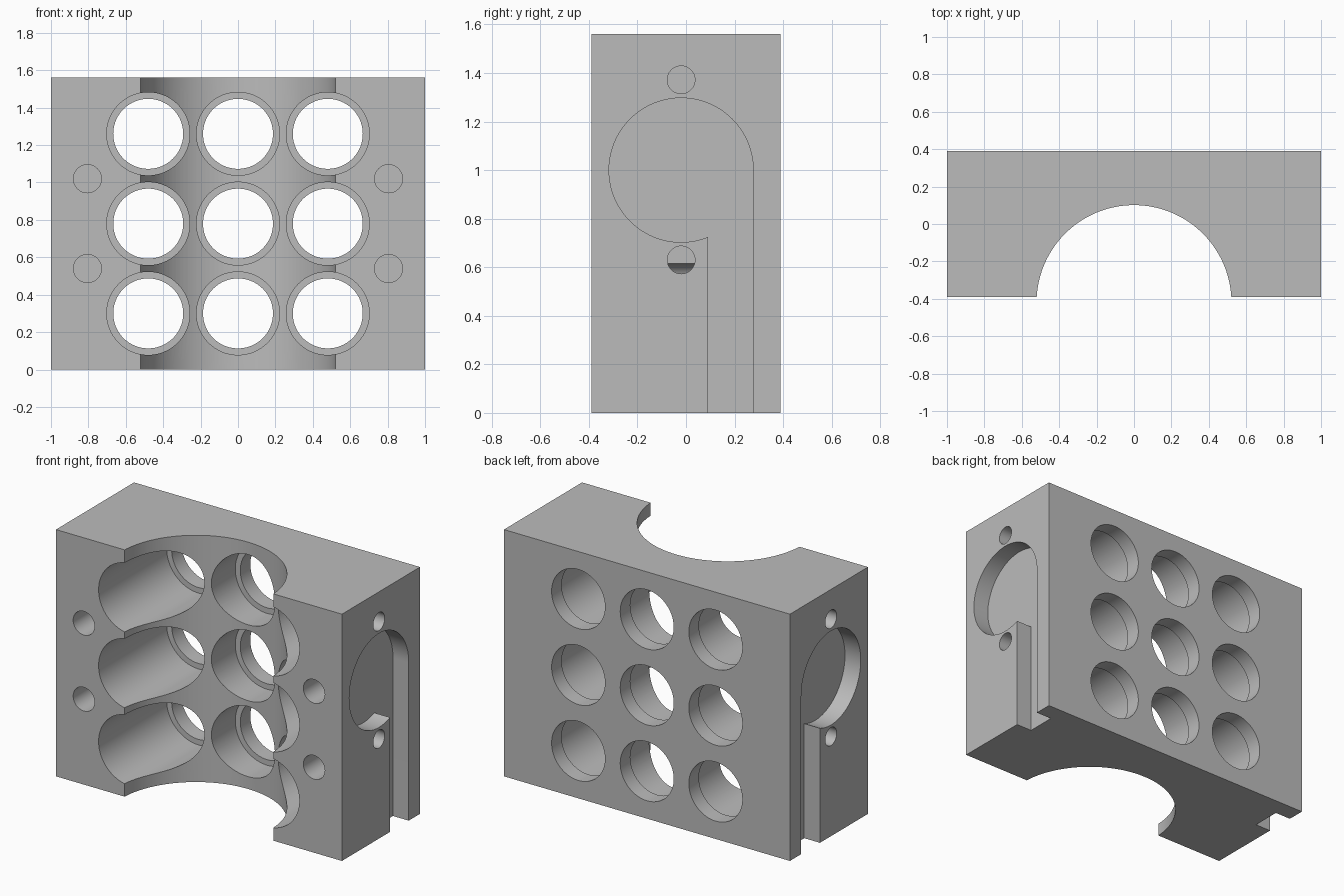
import bpy, bmesh, math
from mathutils import Matrix, Vector

if "Cube" in bpy.data.objects:
    bpy.data.objects.remove(bpy.data.objects["Cube"], do_unlink=True)

HALF_W, HALF_D, HEIGHT = 1.0, 0.39, 1.56
SEGMENTS = 96


def add_object(name, bm):
    bmesh.ops.recalc_face_normals(bm, faces=bm.faces[:])
    mesh = bpy.data.meshes.new(name)
    bm.to_mesh(mesh)
    bm.free()
    obj = bpy.data.objects.new(name, mesh)
    bpy.context.collection.objects.link(obj)
    return obj


def prism(bm, points, offset):
    """Extrude a closed outline along a vector."""
    face = bm.faces.new([bm.verts.new(p) for p in points])
    moved = bmesh.ops.extrude_face_region(bm, geom=[face])["geom"]
    verts = [v for v in moved if isinstance(v, bmesh.types.BMVert)]
    bmesh.ops.translate(bm, verts=verts, vec=Vector(offset))


def cylinder(bm, start, end, radius, segments=SEGMENTS):
    start, end = Vector(start), Vector(end)
    axis = end - start
    turn = axis.to_track_quat("Z", "Y").to_matrix().to_4x4()
    bmesh.ops.create_cone(bm, cap_ends=True, segments=segments,
                          radius1=radius, radius2=radius, depth=axis.length,
                          matrix=Matrix.Translation((start + end) / 2) @ turn)


# Main block
bm = bmesh.new()
bmesh.ops.create_cube(bm, size=1, matrix=Matrix.Translation((0, 0, HEIGHT / 2))
                      @ Matrix.Diagonal((2 * HALF_W, 2 * HALF_D, HEIGHT, 1)))
block = add_object("holder_block", bm)

cutters = []

# Round vertical channel in the front
bm = bmesh.new()
cylinder(bm, (0, -0.42, -0.1), (0, -0.42, HEIGHT + 0.1), 0.521, 128)
cutters.append(add_object("channel_cutter", bm))

# Grid of wide bores, each leaving a thin lip at the back
wide, narrow = bmesh.new(), bmesh.new()
for x in (-0.48, 0, 0.48):
    for z in (0.30, 0.78, 1.26):
        cylinder(wide, (x, -0.6, z), (x, HALF_D - 0.1, z), 0.222)
        cylinder(narrow, (x, -0.6, z), (x, 0.6, z), 0.187)
cutters.append(add_object("bore_cutter", wide))
cutters.append(add_object("through_hole_cutter", narrow))

# Blind screw holes in the front
bm = bmesh.new()
for x in (-0.805, 0.805):
    for z in (0.54, 1.02):
        cylinder(bm, (x, -0.6, z), (x, 0.1, z), 0.075, 48)
cutters.append(add_object("front_screw_cutter", bm))

# Keyhole recess and blind screw holes on both ends
CY, CZ, R, SLOT_Y = -0.02, 1.0, 0.297, 0.09
sweep = 2 * math.pi - math.acos((SLOT_Y - CY) / R)
outline = [(CY + R * math.cos(sweep * i / SEGMENTS),
            CZ + R * math.sin(sweep * i / SEGMENTS)) for i in range(SEGMENTS + 1)]
outline += [(SLOT_Y, -0.1), (CY + R, -0.1)]
recess, screws = bmesh.new(), bmesh.new()
for side in (-1, 1):
    prism(recess, [(side * 0.89, y, z) for y, z in outline], (side * 0.3, 0, 0))
    for z in (0.63, 1.372):
        cylinder(screws, (side * 1.2, CY, z), (side * 0.8, CY, z), 0.057, 48)
cutters.append(add_object("keyhole_cutter", recess))
cutters.append(add_object("end_screw_cutter", screws))

# Cut the block, then keep only the finished mesh
for cutter in cutters:
    cutter.hide_render = True
    mod = block.modifiers.new(cutter.name, "BOOLEAN")
    mod.operation = "DIFFERENCE"
    mod.solver = "EXACT"
    mod.object = cutter
bpy.context.view_layer.update()
graph = bpy.context.evaluated_depsgraph_get()
result = bpy.data.meshes.new_from_object(block.evaluated_get(graph))
block.modifiers.clear()
block.data = result
for cutter in cutters:
    bpy.data.objects.remove(cutter, do_unlink=True)

# Single grey finish
grey = bpy.data.materials.new("plain grey")
grey.use_nodes = True
colour = (0.5, 0.5, 0.5, 1)
grey.diffuse_color = colour
grey.node_tree.nodes["Principled BSDF"].inputs["Base Color"].default_value = colour
block.data.materials.clear()
block.data.materials.append(grey)

bpy.ops.object.select_all(action="DESELECT")
block.select_set(True)
bpy.context.view_layer.objects.active = block
bpy.ops.object.shade_smooth_by_angle(angle=math.radians(30))
